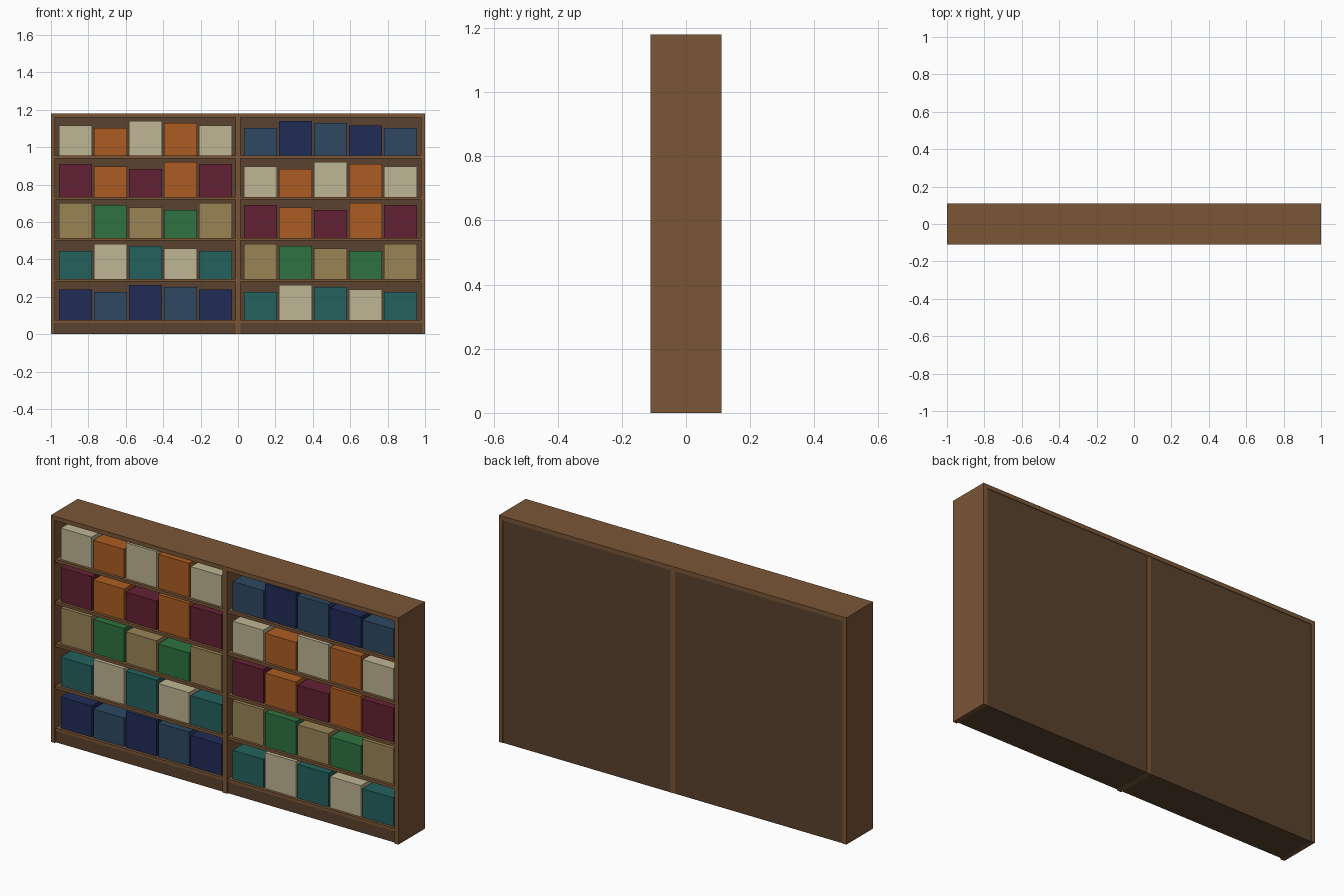
import bpy

if "Cube" in bpy.data.objects:
    bpy.data.objects.remove(bpy.data.objects["Cube"])

# Palette as sRGB bytes, converted to linear
def lin(c):
    c /= 255
    return c / 12.92 if c <= 0.04045 else ((c + 0.055) / 1.055) ** 2.4

PALETTE = {
    "frame_wood": (122, 86, 54), "dark_wood": (90, 66, 46),
    "navy": (33, 44, 86), "blue": (46, 72, 98), "teal": (36, 98, 95),
    "cream": (191, 182, 148), "tan": (154, 132, 86), "green": (46, 114, 64),
    "maroon": (98, 33, 52), "orange": (171, 92, 34),
}
MATS = {}
for name, rgb in PALETTE.items():
    MATS[name] = bpy.data.materials.new(name)
    MATS[name].diffuse_color = (*[lin(c) for c in rgb], 1)


def box(name, x, y, z, mat):
    """Axis-aligned box from (min, max) ranges."""
    bpy.ops.mesh.primitive_cube_add(size=1, location=[sum(r) / 2 for r in (x, y, z)])
    ob = bpy.context.object
    ob.name = name
    ob.scale = [r[1] - r[0] for r in (x, y, z)]
    bpy.ops.object.transform_apply(location=False, rotation=False, scale=True)
    ob.data.materials.append(MATS[mat])


H, D, T = 1.18, 0.11, 0.022      # height, half depth, board thickness
SHELF_Z, STEP = 0.076, 0.2195    # lowest shelf top, shelf spacing

# Carcass
box("left_side", (-1, -1 + T), (-D, D), (0, H), "frame_wood")
box("right_side", (1 - T, 1), (-D, D), (0, H), "frame_wood")
box("top_board", (-1 + T, 1 - T), (-D, D), (H - T, H), "frame_wood")
box("divider", (-0.013, 0.013), (-D + 0.002, D - 0.002), (0, H - T), "frame_wood")

# Two bays: plinth, back, shelves and book blocks
BOOK_H = (0.187, 0.176, 0.162, 0.149)
PAIRS = (("navy", "blue"), ("teal", "cream"), ("tan", "green"),
         ("maroon", "orange"), ("cream", "orange"))
for bay, side in enumerate(("left", "right")):
    x = ((-1 + T, -0.013), (0.013, 1 - T))[bay]
    box(side + "_plinth", x, (-D + 0.01, D - 0.02), (0, SHELF_Z - 0.015), "dark_wood")
    box(side + "_back_panel", x, (D - 0.02, D - 0.003), (0, H - T), "dark_wood")
    for row in range(5):
        z = SHELF_Z + row * STEP
        box(f"{side}_shelf_{row}", x, (-D + 0.005, D - 0.02), (z - 0.015, z), "frame_wood")
        pair = PAIRS[(row + bay) % 5]
        if row + bay == 5:
            pair = pair[::-1]
        for i in range(5):
            cx = (-0.8685, 0.1205)[bay] + 0.187 * i
            h = BOOK_H[(2 + row + bay + i) % 4]
            box(f"{side}_books_{row}_{i}", (cx - 0.0885, cx + 0.0885),
                (-D + 0.02, D - 0.03), (z, z + h), pair[i % 2])

for m in bpy.data.materials:
    if m.users and not m.is_grease_pencil:
        m.use_nodes = True
        m.node_tree.nodes["Principled BSDF"].inputs["Base Color"].default_value = m.diffuse_color
